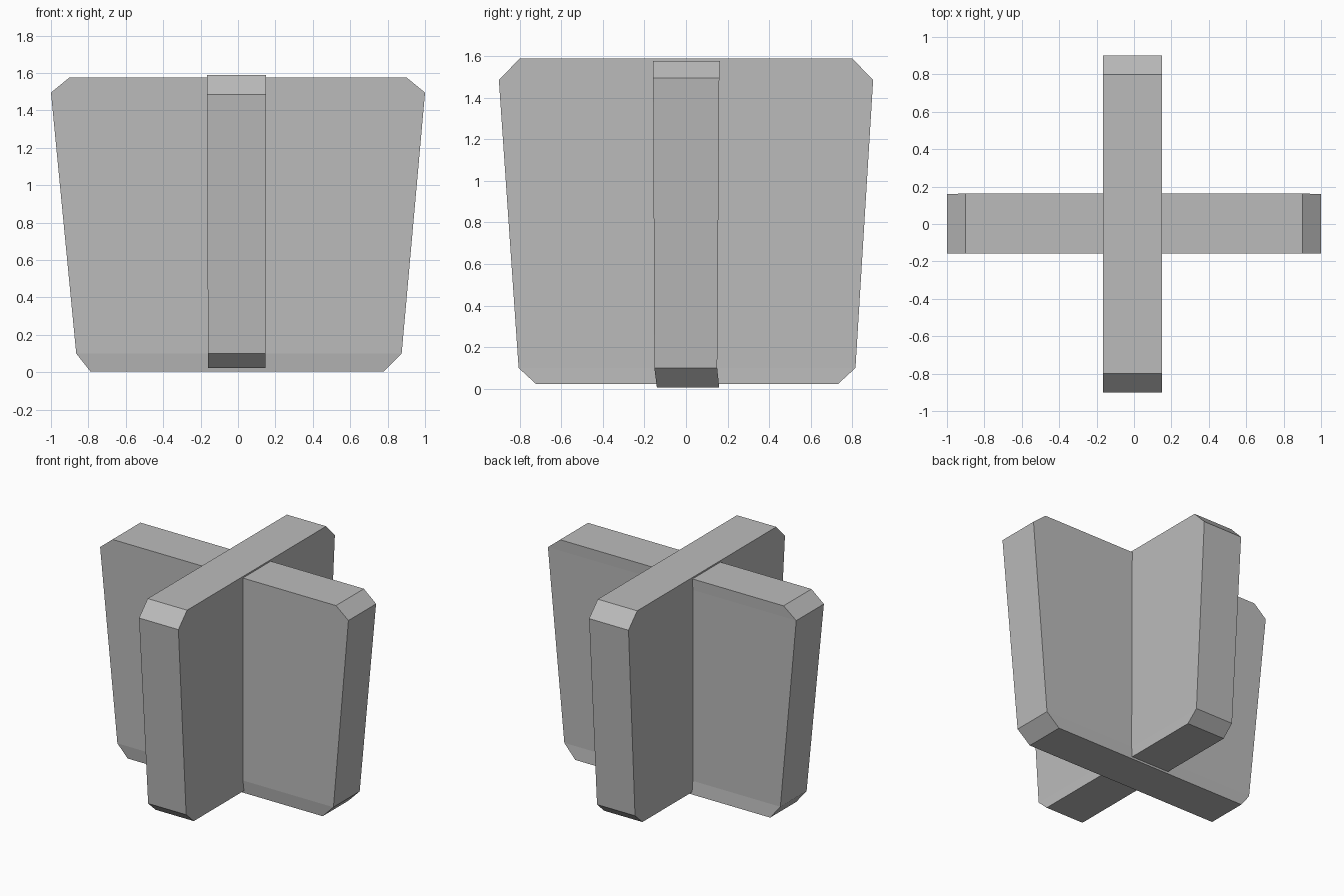
import bpy
import bmesh

cube = bpy.data.objects.get("Cube")
if cube:
    bpy.data.objects.remove(cube, do_unlink=True)

# One plain grey for both slabs
grey = bpy.data.materials.new("light grey")
grey.use_nodes = True
colour = (0.5, 0.5, 0.5, 1)
grey.diffuse_color = colour
grey.node_tree.nodes["Principled BSDF"].inputs["Base Color"].default_value = colour


def slab(name, rings, axis):
    """Tapered upright slab; each ring is (z, long min, long max, thin min, thin max)."""
    bm = bmesh.new()
    loops = []
    for z, a0, a1, t0, t1 in rings:
        corners = [(a0, t0), (a1, t0), (a1, t1), (a0, t1)]
        loops.append([bm.verts.new((a, t, z) if axis == "x" else (t, a, z))
                      for a, t in corners])
    for low, high in zip(loops, loops[1:]):
        for i in range(4):
            j = (i + 1) % 4
            bm.faces.new((low[i], low[j], high[j], high[i]))
    bm.faces.new(loops[0])
    bm.faces.new(loops[-1])
    bmesh.ops.recalc_face_normals(bm, faces=bm.faces)
    mesh = bpy.data.meshes.new(name)
    bm.to_mesh(mesh)
    bm.free()
    mesh.materials.append(grey)
    obj = bpy.data.objects.new(name, mesh)
    bpy.context.collection.objects.link(obj)
    return obj


# Wide slab running left to right
slab("side_to_side_slab", [
    (0.005, -0.79, 0.78, -0.14, 0.16),
    (0.10, -0.865, 0.875, -0.152, 0.15),
    (1.495, -1.0, 1.0, -0.158, 0.16),
    (1.577, -0.90, 0.90, -0.158, 0.163)], "x")

# Narrower slab running front to back
slab("front_to_back_slab", [
    (0.022, -0.72, 0.73, -0.16, 0.148),
    (0.10, -0.805, 0.815, -0.16, 0.146),
    (1.485, -0.90, 0.90, -0.167, 0.15),
    (1.588, -0.80, 0.80, -0.167, 0.15)], "y")
